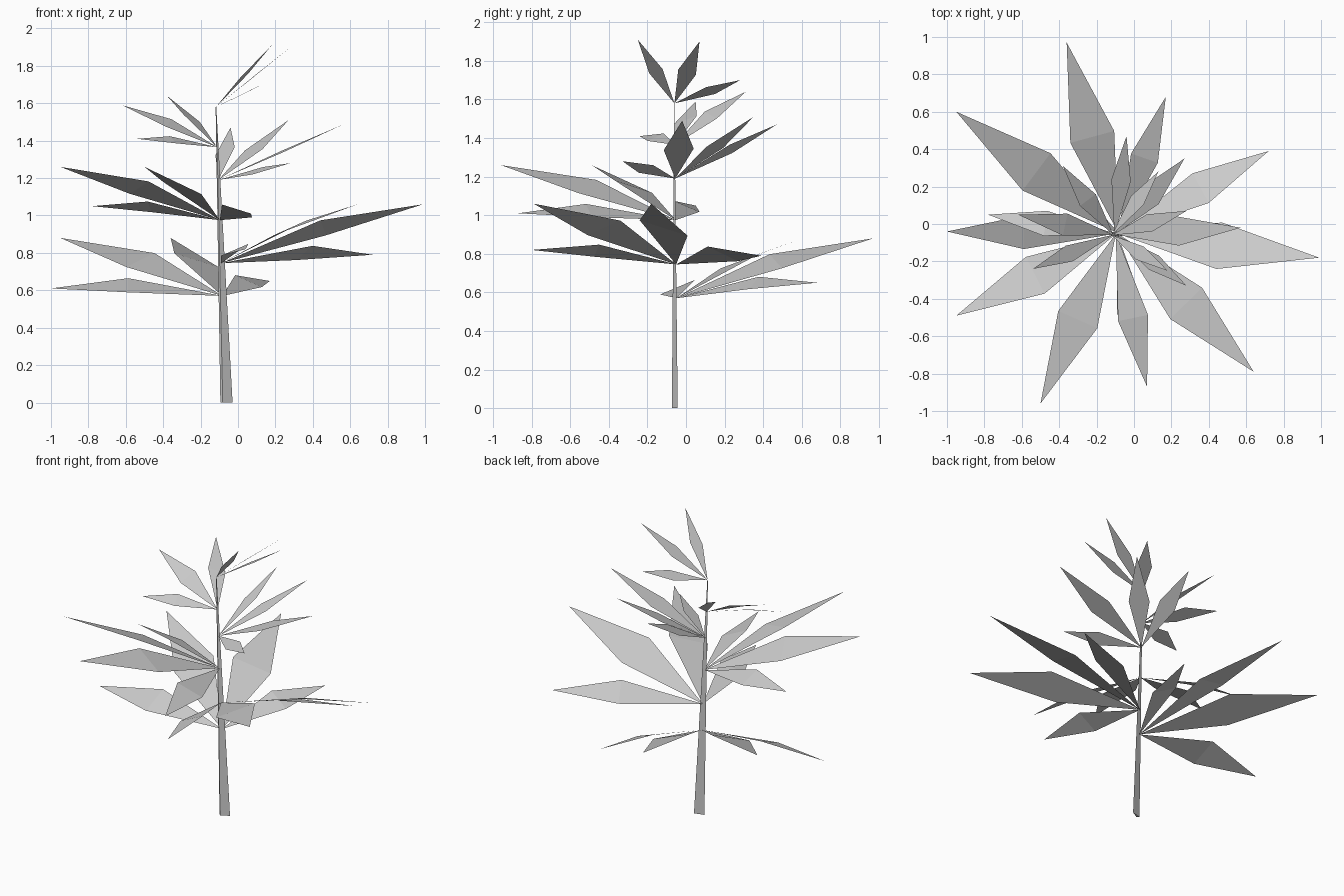
import bpy
import bmesh
from mathutils import Vector

if "Cube" in bpy.data.objects:
    bpy.data.objects.remove(bpy.data.objects["Cube"], do_unlink=True)

# Single plain colour
grey = bpy.data.materials.new("neutral_grey")
grey.use_nodes = True
colour = (0.6, 0.6, 0.6, 1.0)
grey.diffuse_color = colour
grey.node_tree.nodes["Principled BSDF"].inputs["Base Color"].default_value = colour

STEM_FOOT = Vector((-0.064, -0.043, 0))
STEM_TIP = Vector((-0.118, -0.06, 1.58))
UP = Vector((0, 0, 1))


def stem_point(height):
    return STEM_FOOT.lerp(STEM_TIP, height / STEM_TIP.z)


def add_object(name, bm):
    mesh = bpy.data.meshes.new(name)
    bm.to_mesh(mesh)
    bm.free()
    mesh.materials.append(grey)
    obj = bpy.data.objects.new(name, mesh)
    bpy.context.collection.objects.link(obj)
    return obj


def add_leaf(bm, base, tip, centre, inner, roll, lift):
    """Kite leaf creased across its widest line; the side facing the fan centre is raised."""
    reach = tip - base
    flat = Vector((reach.x, reach.y, 0))
    side = UP.cross(flat).normalized()
    if side.dot(centre) < 0:
        side.negate()
    half_width = flat.length * (0.115 if inner else 0.098)
    middle = base + reach * (0.505 if inner else 0.55) + UP * lift
    offset = (side + UP * roll) * half_width
    root, high, low, end = [bm.verts.new(p) for p in (base, middle + offset, middle - offset, tip)]
    for corners in ((root, high, low), (high, end, low)):
        face = bm.faces.new(corners)
        face.normal_update()
        if face.normal.z < 0:
            face.normal_flip()


def add_fan(name, height, inner_roll, lift, tips):
    """Fan of leaves from one stem node; the two highest tips are the inner pair."""
    base = stem_point(height)
    tips = sorted((Vector(t) for t in tips), key=lambda t: -t.z)
    centre = (tips[0] - base).normalized() + (tips[1] - base).normalized()
    bm = bmesh.new()
    for i, tip in enumerate(tips):
        inner = i < 2
        add_leaf(bm, base, tip, centre, inner, inner_roll if inner else 0.42, lift)
    return add_object(name, bm)


# Stem: slim three-sided spike, leaning slightly
bm = bmesh.new()
bmesh.ops.create_cone(bm, cap_ends=True, segments=3, radius1=0.035, radius2=0.002, depth=STEM_TIP.z)
bmesh.ops.translate(bm, verts=bm.verts, vec=UP * STEM_TIP.z / 2)
lowest = min(bm.verts, key=lambda v: v.co.y)
for v in bm.verts:
    # Aim one ridge at the front
    if lowest.co.y > -0.03:
        v.co.x, v.co.y = v.co.y, -v.co.x
for v in bm.verts:
    axis = stem_point(v.co.z)
    v.co.x += axis.x
    v.co.y += axis.y
add_object("stem", bm)

# Leaf fans, lowest to highest
add_fan("back_right_low_leaves", 0.57, 0.3, 0.035, [
    (-0.36, 0.97, 0.88), (-0.95, 0.6, 0.88), (0.17, 0.68, 0.65), (-1, -0.04, 0.61)])
add_fan("front_left_low_leaves", 0.745, 0.32, 0.03, [
    (0.99, -0.18, 1.06), (0.64, -0.79, 1.06), (0.72, 0.39, 0.79), (0.04, -0.8, 0.82)])
add_fan("front_right_middle_leaves", 0.975, 0.3, 0.03, [
    (-0.95, -0.49, 1.26), (-0.5, -0.96, 1.26), (-0.78, 0.05, 1.05), (0.07, -0.87, 1.01)])
add_fan("back_left_middle_leaves", 1.19, 0.05, 0, [
    (0.27, 0.35, 1.51), (0.57, -0.02, 1.49), (-0.04, 0.47, 1.47), (0.28, -0.33, 1.28)])
add_fan("right_upper_leaves", 1.365, 0.35, 0.015, [
    (-0.38, 0.31, 1.64), (-0.62, 0.05, 1.59), (-0.54, -0.24, 1.41)])
add_fan("left_top_leaves", 1.58, 0.28, 0, [
    (0.18, -0.25, 1.91), (0.28, 0.07, 1.9), (0.13, 0.28, 1.7)])
